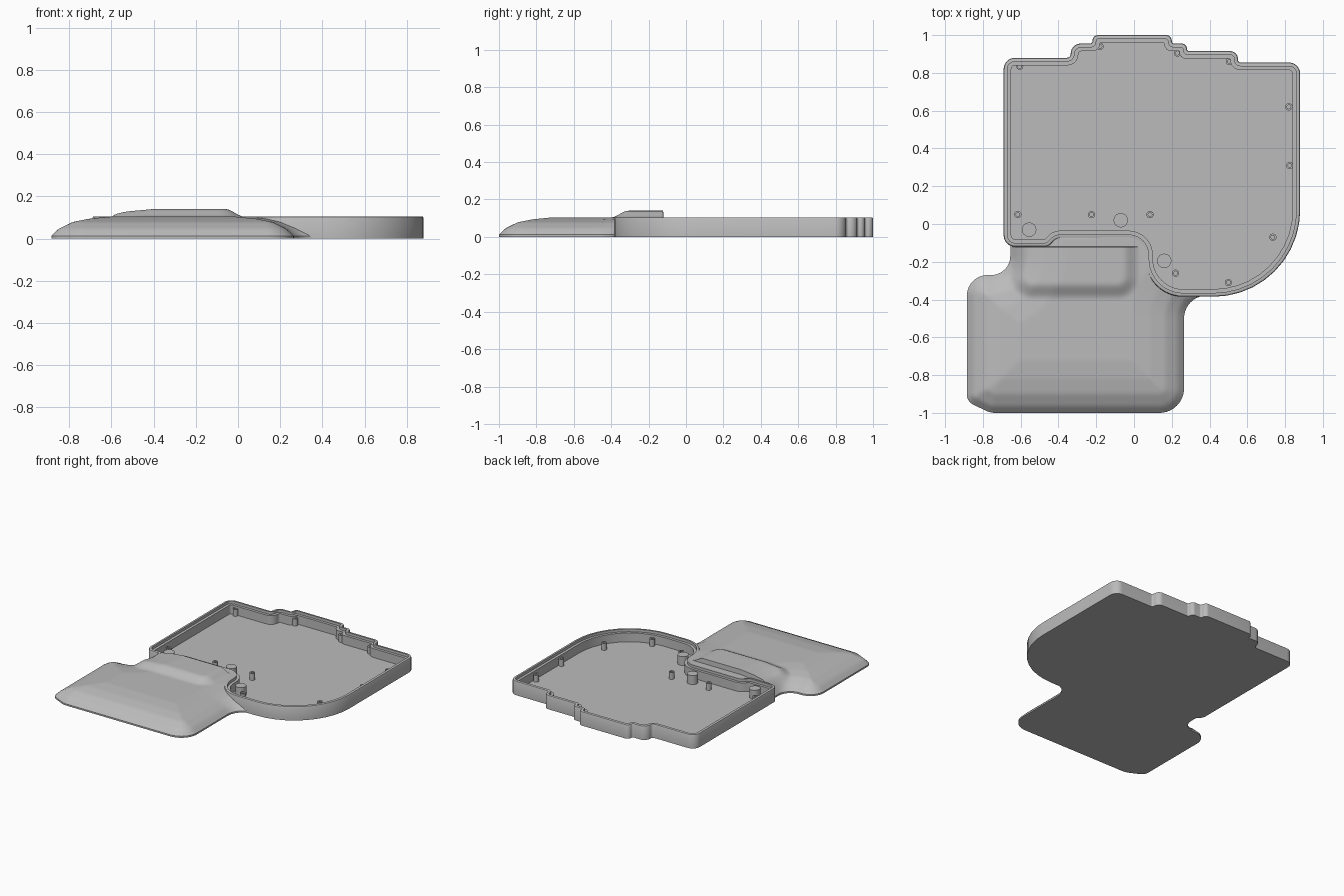
import bpy, bmesh, math
from mathutils import Vector, Matrix, geometry

cube = bpy.data.objects.get("Cube")
if cube:
    bpy.data.objects.remove(cube)

grey = bpy.data.materials.new("plain grey")
grey.use_nodes = True
COLOUR = (0.5, 0.5, 0.5, 1)
grey.diffuse_color = COLOUR
grey.node_tree.nodes["Principled BSDF"].inputs["Base Color"].default_value = COLOUR


def finish(bm, name, angle=30):
    """Turn a bmesh into a shaded object."""
    bmesh.ops.recalc_face_normals(bm, faces=bm.faces)
    mesh = bpy.data.meshes.new(name)
    bm.to_mesh(mesh)
    bm.free()
    mesh.materials.append(grey)
    obj = bpy.data.objects.new(name, mesh)
    bpy.context.collection.objects.link(obj)
    bpy.ops.object.select_all(action='DESELECT')
    obj.select_set(True)
    bpy.context.view_layer.objects.active = obj
    bpy.ops.object.shade_smooth_by_angle(angle=math.radians(angle))
    return obj


def cross(a, b):
    return a.x * b.y - a.y * b.x


def rounded(corners, inset=0.0, steps=10):
    """Closed outline of (x, y, radius) corners; inset moves it to the right of travel."""
    pts = [Vector(c[:2]) for c in corners]
    n = len(pts)
    dirs = [(pts[(i + 1) % n] - pts[i]).normalized() for i in range(n)]
    moved, radii, turns = [], [], []
    for i in range(n):
        d1, d2 = dirs[i - 1], dirs[i]
        n1, n2 = Vector((d1.y, -d1.x)), Vector((d2.y, -d2.x))
        moved.append(pts[i] + (n1 + n2) * (inset / (1 + n1.dot(n2))) if inset else pts[i])
        turn = math.atan2(cross(d1, d2), d1.dot(d2))
        turns.append(turn)
        r = corners[i][2]
        radii.append(max(r + math.copysign(inset, turn), 0.008) if r else 0)
    tans = [r * math.tan(abs(t) / 2) if r else 0 for r, t in zip(radii, turns)]
    out = []
    for i in range(n):
        if not radii[i]:
            out.append(moved[i])
            continue
        # Shrink the arc where two arcs would meet on one edge
        t = tans[i]
        for j in (i - 1, (i + 1) % n):
            length = (moved[j] - moved[i]).length
            t = min(t, 0.99 * length * tans[i] / (tans[i] + tans[j]))
        r = t / math.tan(abs(turns[i]) / 2)
        start = moved[i] - dirs[i - 1] * t
        centre = moved[i] + (dirs[i] - dirs[i - 1]).normalized() * (r / math.cos(turns[i] / 2))
        for k in range(steps + 1):
            out.append(centre + Matrix.Rotation(turns[i] * k / steps, 2) @ (start - centre))
    return out


def loft(bm, rings):
    """Bridge matching rings and cap both ends."""
    loops = [[bm.verts.new(p) for p in ring] for ring in rings]
    for a, b in zip(loops, loops[1:]):
        for i in range(len(a)):
            j = (i + 1) % len(a)
            bm.faces.new((a[i], a[j], b[j], b[i]))
    bm.faces.new(loops[0])
    bm.faces.new(loops[-1])


TOP, FLOOR = 0.105, 0.018

# Tray: floor, wall and stepped lip
tray = [(-.69, .88, .06), (-.335, .88, .025), (-.335, .955, .06), (-.22, .955, .02),
        (-.22, 1, .04), (.2, 1, .04), (.2, .955, .02), (.28, .955, .04), (.28, .915, .02),
        (.55, .915, .04), (.55, .855, .015), (.88, .855, .06), (.88, -.385, .46),
        (.06, -.385, .2), (.06, -.075, .09), (-.41, -.075, .05), (-.455, -.12, .05),
        (-.69, -.12, .06)]
section = [(0, 0), (0, TOP - .008), (.003, TOP - .002), (.008, TOP), (.02, TOP),
           (.02, .085), (.04, .085), (.04, FLOOR)]
bm = bmesh.new()
loft(bm, [[(p.x, p.y, z) for p in rounded(tray, inset)] for inset, z in section])
finish(bm, "tray")

# Palm rest: free edge first, then the side hidden in the tray wall
palm = [(-.655, -.11, 0), (-.655, -.27, .1), (-.885, -.27, .11), (-.885, -.94, .06),
        (-.76, -1, .12), (.265, -1, .13), (.265, -.385, .12), (.4, -.378, 0),
        (.07, -.378, .19), (.07, -.065, .085), (-.42, -.065, .05), (-.455, -.11, .05)]
outline = rounded(palm)
free = outline[:outline.index(Vector(palm[7][:2])) + 1]
slope = [(0, .012), (.035, .046), (.1, .078), (.18, .094), (.28, .104), (9, .104)]


def edge_distance(p):
    best = 9
    for a, b in zip(free, free[1:]):
        q, t = geometry.intersect_point_line(p, a, b)
        q = a if t < 0 else b if t > 1 else q.to_2d()
        best = min(best, (p - q).length)
    return best


def height(p, d):
    for (d0, z0), (d1, z1) in zip(slope, slope[1:]):
        if d <= d1:
            z = z0 + (z1 - z0) * (d - d0) / (d1 - d0)
            break
    # Raised pad with rounded front corners, cut straight at the back
    if p.y < -.1205:
        qx, qy = abs(p.x + .315) - .225, -.28 - p.y
        s = .12 - math.hypot(max(qx, 0), max(qy, 0))
        s = min(max(s / .09, 0), 1)
        z += .036 * s * s * (3 - 2 * s)
    return z


STEP = .014
rows = [-.122 - STEP * k for k in range(63)] + [-.12, -.105, -.09, -.075]
points = list(outline)
dist = [edge_distance(p) for p in outline]
for y in rows:
    for k in range(84):
        p = Vector((-.88 + STEP * k, y))
        d = edge_distance(p)
        if d > .01:
            points.append(p)
            dist.append(d)
verts, _, tris, origin, _, _ = geometry.delaunay_2d_cdt(
    points, [], [list(range(len(outline)))], 1, 1e-5)
bm = bmesh.new()
used = {i for t in tris for i in t}
made = {i: bm.verts.new((*verts[i], height(verts[i], dist[origin[i][0]] if origin[i]
                                           else edge_distance(verts[i])))) for i in used}
for t in tris:
    bm.faces.new([made[i] for i in t])
rim = [e for e in bm.edges if e.is_boundary]
skirt = bmesh.ops.extrude_edge_only(bm, edges=rim)["geom"]
for v in skirt:
    if isinstance(v, bmesh.types.BMVert):
        v.co.z = 0
bmesh.ops.holes_fill(bm, edges=[e for e in bm.edges if e.is_boundary], sides=0)
finish(bm, "palm_rest", 35)


# Posts standing on the tray floor
def circle(x, y, r, z, n=24):
    return [(x + r * math.cos(math.tau * k / n), y + r * math.sin(math.tau * k / n), z)
            for k in range(n)]


screws = [(-.605, .835), (-.18, .94), (.23, .905), (.505, .86), (.82, .62), (.825, .31),
          (.735, -.07), (.5, -.31), (.22, -.26), (.085, .05), (-.225, .05), (-.615, .05)]
for i, (x, y) in enumerate(screws):
    bm = bmesh.new()
    loft(bm, [circle(x, y, r, z) for r, z in
              ((.019, .01), (.019, .07), (.01, .07), (.01, FLOOR + .002))])
    finish(bm, f"screw_post_{i + 1}")
for i, (x, y) in enumerate([(-.555, -.03), (-.07, .02), (.16, -.195)]):
    bm = bmesh.new()
    loft(bm, [circle(x, y, .038, z) for z in (.01, .085)])
    finish(bm, f"support_post_{i + 1}")
